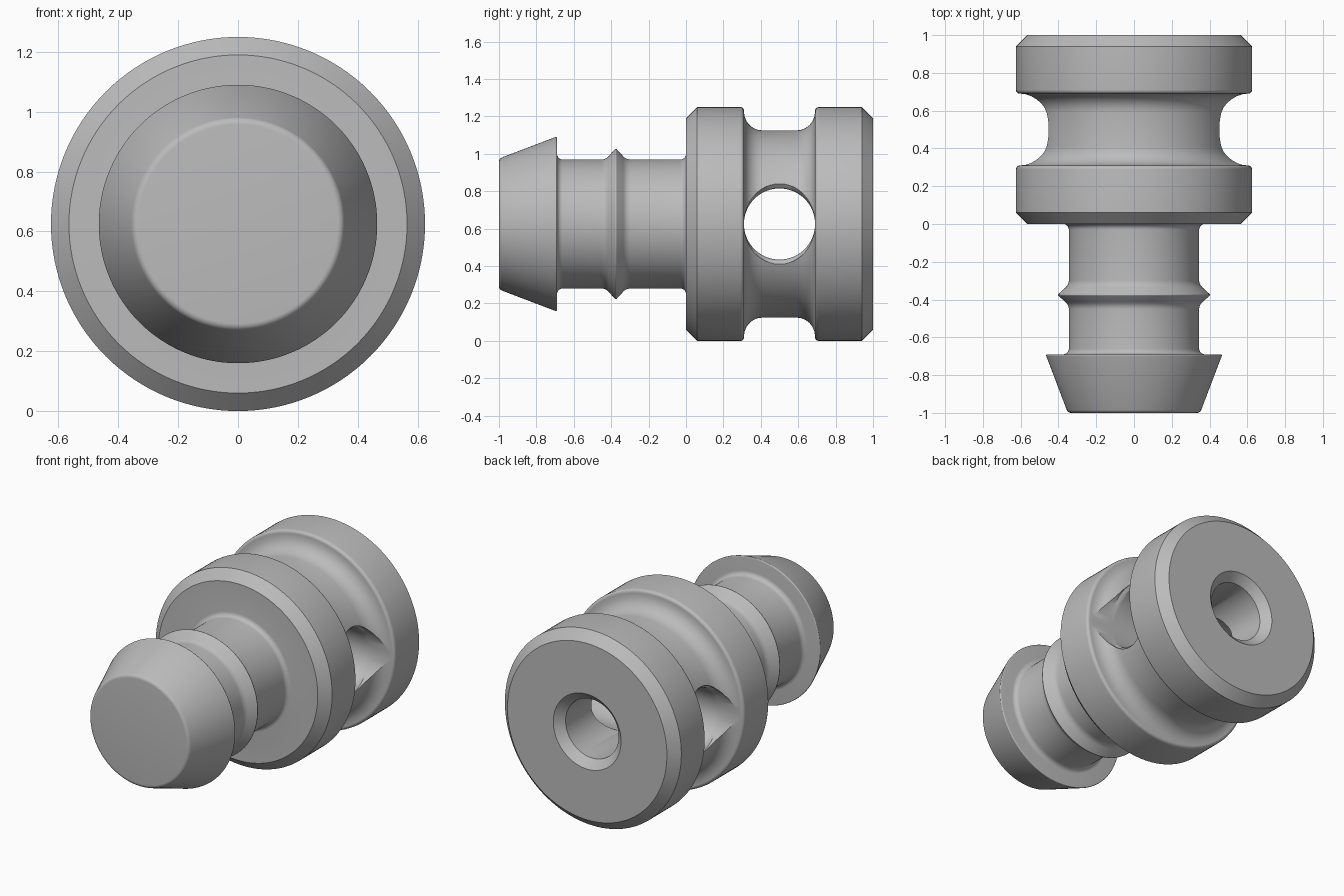
import bpy
import bmesh
from math import pi, sin, cos, tan, radians
from mathutils import Vector, Matrix

cube = bpy.data.objects.get("Cube")
if cube:
    bpy.data.objects.remove(cube)

RADIUS = 0.625
HOLE_R = 0.19
SEGMENTS = 128

grey = bpy.data.materials.new("plain grey")
grey.use_nodes = True
colour = (0.5, 0.5, 0.5, 1)
grey.diffuse_color = colour
grey.node_tree.nodes["Principled BSDF"].inputs["Base Color"].default_value = colour


def rounded(corners, steps=6):
    """Turn (y, radius, fillet) corners into a profile with circular fillets."""
    points = []
    for i, (y, r, fillet) in enumerate(corners):
        p = Vector((y, r))
        if not fillet:
            points.append(p)
            continue
        a = (Vector(corners[i - 1][:2]) - p).normalized()
        b = (Vector(corners[i + 1][:2]) - p).normalized()
        half = a.angle(b) / 2
        centre = p + (a + b).normalized() * fillet / sin(half)
        start = p + a * fillet / tan(half) - centre
        end = p + b * fillet / tan(half) - centre
        sweep = pi - 2 * half
        for k in range(steps + 1):
            t = k / steps
            points.append(centre + (start * sin((1 - t) * sweep)
                                    + end * sin(t * sweep)) / sin(sweep))
    return points


def make_object(name, bm):
    bmesh.ops.recalc_face_normals(bm, faces=bm.faces)
    mesh = bpy.data.meshes.new(name)
    bm.to_mesh(mesh)
    bm.free()
    mesh.materials.append(grey)
    obj = bpy.data.objects.new(name, mesh)
    bpy.context.collection.objects.link(obj)
    return obj


# Turned body: barb, neck with ridge, grooved head and blind bore
corners = [
    (-1, 0, 0), (-1, 0.35, 0.025), (-0.69, 0.468, 0.006), (-0.69, 0.345, 0.03),
    (-0.43, 0.345, 0.05), (-0.375, 0.405, 0.006), (-0.32, 0.345, 0.05),
    (0, 0.345, 0.03), (0, 0.565, 0), (0.06, RADIUS, 0),
    (0.31, RADIUS, 0.02), (0.31, 0.5, 0.1), (0.69, 0.5, 0.1), (0.69, RADIUS, 0.02),
    (0.94, RADIUS, 0), (1, 0.565, 0),
    (1, 0.24, 0), (0.95, 0.188, 0), (0.5, 0.188, 0), (0.5, 0, 0),
]
bm = bmesh.new()
verts = [bm.verts.new((r, y, 0)) for y, r in rounded(corners)]
edges = [bm.edges.new(pair) for pair in zip(verts, verts[1:])]
bmesh.ops.spin(bm, geom=verts + edges, cent=(0, 0, 0), axis=(0, 1, 0),
               angle=2 * pi, steps=SEGMENTS)
bmesh.ops.remove_doubles(bm, verts=bm.verts, dist=0.0001)
bmesh.ops.translate(bm, verts=bm.verts, vec=(0, 0, RADIUS))
body = make_object("barbed_plug_body", bm)

# Cross hole cutter, flared up and down towards both mouths
bm = bmesh.new()
flare = [(0.42, 0), (0.435, 0.006), (0.45, 0.025), (0.8, 0.025)]
stations = [(-x, f) for x, f in reversed(flare)] + flare
rings = []
for x, f in stations:
    angles = [2 * pi * k / 96 for k in range(96)]
    rings.append([bm.verts.new((x, 0.5 + HOLE_R * cos(a),
                                RADIUS + (HOLE_R + f) * sin(a))) for a in angles])
for ring, following in zip(rings, rings[1:]):
    for k in range(96):
        n = (k + 1) % 96
        bm.faces.new((ring[k], ring[n], following[n], following[k]))
bm.faces.new(rings[0])
bm.faces.new(rings[-1])
cutter = make_object("cross_hole_cutter", bm)
cutter.hide_render = True
cutter.hide_viewport = True

# Cut the hole, then bake the result so the shading follows the new edges
cut = body.modifiers.new("cross_hole", "BOOLEAN")
cut.operation = "DIFFERENCE"
cut.solver = "EXACT"
cut.object = cutter
bpy.ops.object.select_all(action="DESELECT")
bpy.context.view_layer.objects.active = body
body.select_set(True)
bpy.ops.object.modifier_apply(modifier=cut.name)
bpy.data.objects.remove(cutter)
bpy.ops.object.shade_smooth_by_angle(angle=radians(28))
